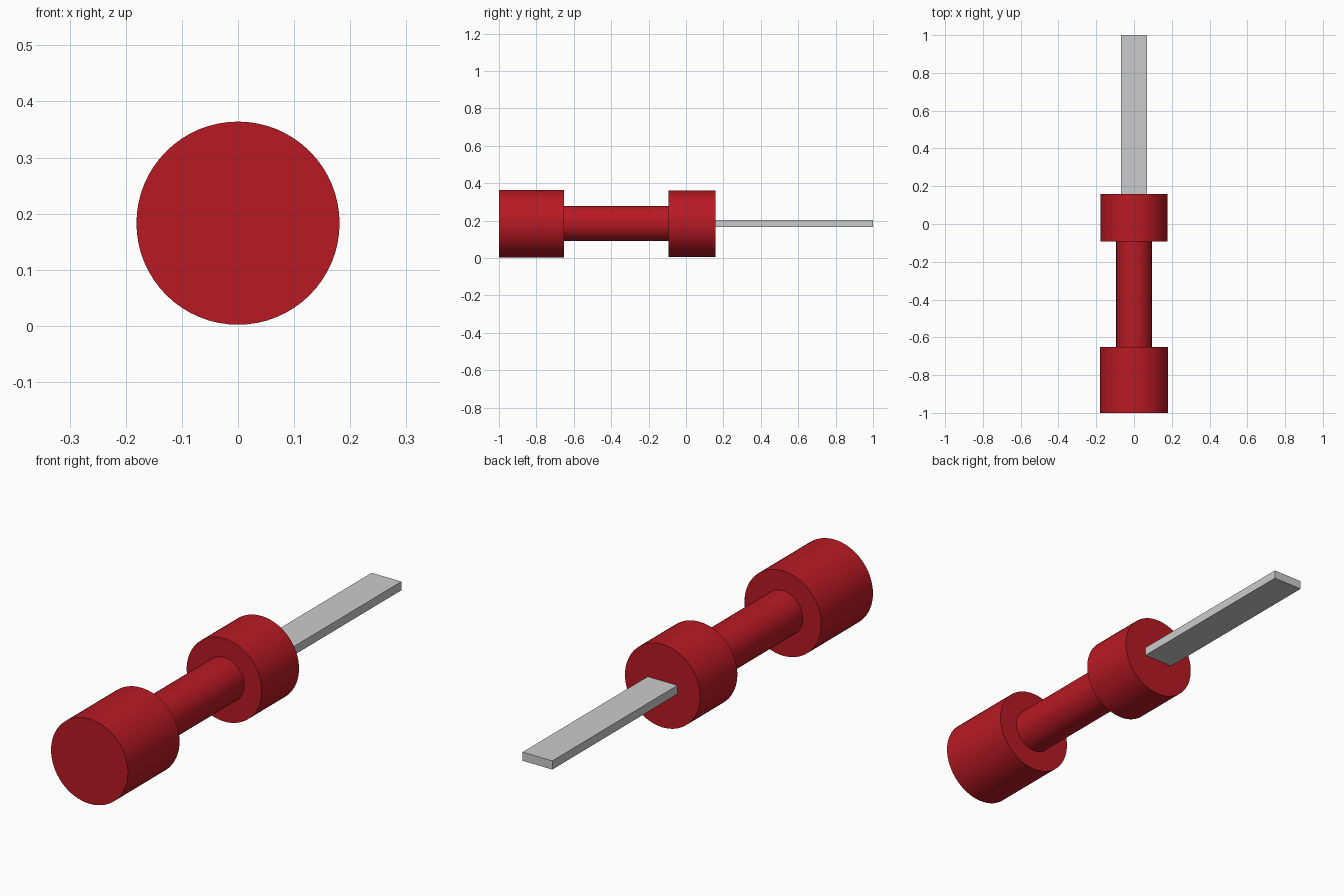
import bpy
from math import pi, radians

if "Cube" in bpy.data.objects:
    bpy.data.objects.remove(bpy.data.objects["Cube"])

AXIS_Z = 0.183

red = bpy.data.materials.new("red_grip")
red.diffuse_color = (0.48, 0.01, 0.017, 1)
red.use_nodes = True
red.node_tree.nodes["Principled BSDF"].inputs["Base Color"].default_value = red.diffuse_color


def cylinder(name, y0, y1, radius, z=AXIS_Z):
    """Smooth capped cylinder lying along y."""
    bpy.ops.mesh.primitive_cylinder_add(
        vertices=64, radius=radius, depth=y1 - y0,
        location=(0, (y0 + y1) / 2, z), rotation=(pi / 2, 0, 0))
    ob = bpy.context.object
    ob.name = name
    ob.data.materials.append(red)
    bpy.ops.object.shade_smooth_by_angle(angle=radians(30))
    return ob


# Handle: wide end, thin grip, collar
cylinder("handle_end", -1.0, -0.652, 0.181)
cylinder("handle_grip", -0.67, -0.08, 0.094, AXIS_Z + 0.002)
cylinder("handle_collar", -0.093, 0.158, 0.177)

# Flat blade, set slightly into the collar
y0, y1 = 0.14, 1.0
bpy.ops.mesh.primitive_cube_add(size=1, location=(0, (y0 + y1) / 2, AXIS_Z + 0.002))
blade = bpy.context.object
blade.name = "blade"
blade.scale = (0.14, y1 - y0, 0.037)
bpy.ops.object.transform_apply(location=False, rotation=False, scale=True)
